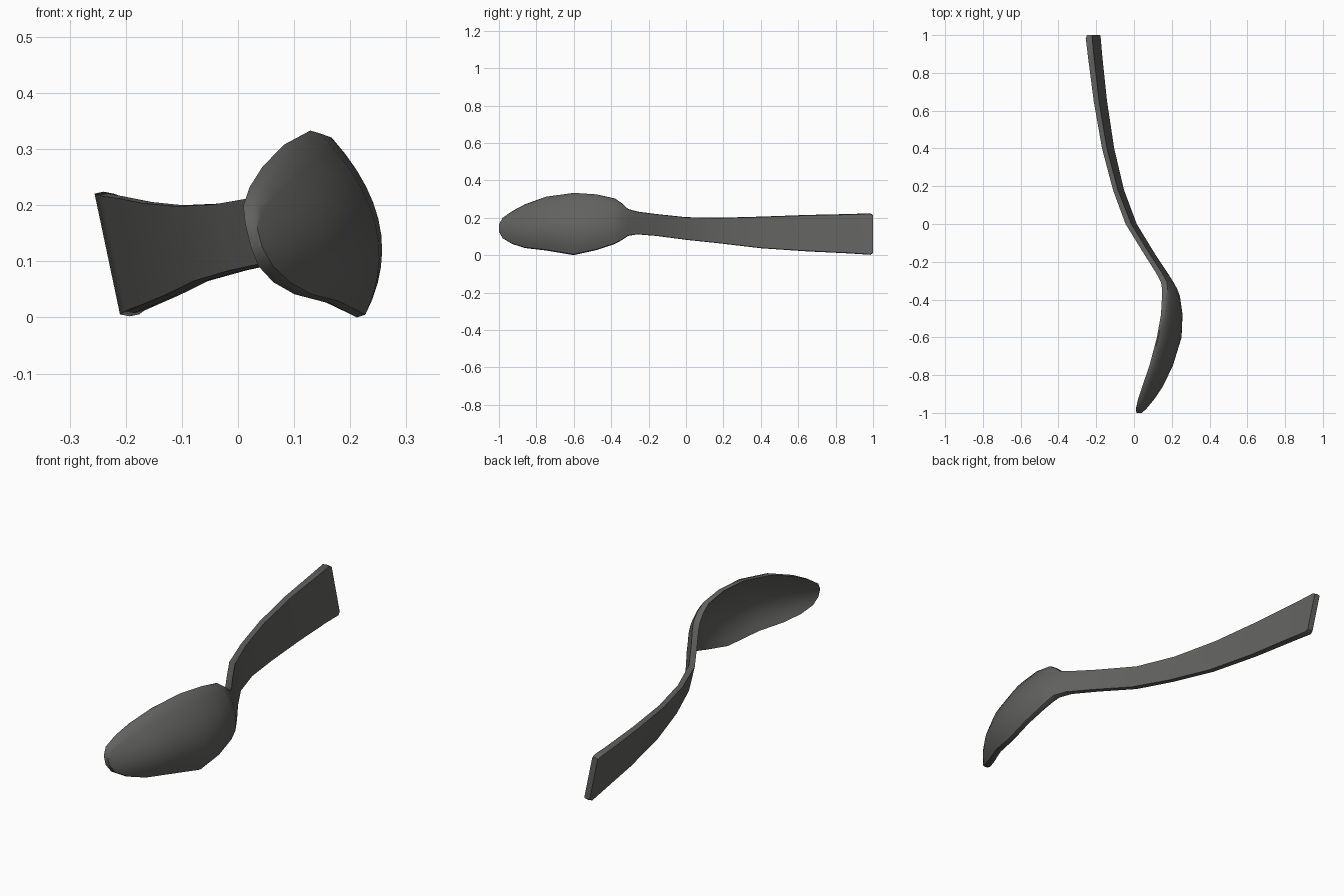
import bpy, bmesh

# Stations along the spoon: y, z low, z high, x of left face at mid height, bowl depth, thickness
stations = [
    (-1.00, 0.125, 0.165, 0.018, 0.000, 0.020),
    (-0.98, 0.090, 0.200, 0.022, 0.012, 0.026),
    (-0.93, 0.060, 0.235, 0.040, 0.032, 0.030),
    (-0.86, 0.038, 0.272, 0.069, 0.050, 0.030),
    (-0.75, 0.025, 0.312, 0.113, 0.060, 0.028),
    (-0.60, 0.000, 0.333, 0.158, 0.062, 0.025),
    (-0.48, 0.027, 0.325, 0.176, 0.050, 0.024),
    (-0.38, 0.060, 0.303, 0.176, 0.034, 0.026),
    (-0.34, 0.082, 0.275, 0.170, 0.020, 0.030),
    (-0.31, 0.103, 0.247, 0.160, 0.008, 0.032),
    (-0.26, 0.111, 0.233, 0.132, 0.001, 0.032),
    (-0.16, 0.103, 0.220, 0.068, 0.000, 0.030),
    (0.00, 0.082, 0.203, -0.030, 0.000, 0.030),
    (0.18, 0.063, 0.200, -0.095, 0.000, 0.026),
    (0.40, 0.037, 0.206, -0.150, 0.000, 0.026),
    (0.65, 0.020, 0.215, -0.192, 0.000, 0.028),
    (0.88, 0.009, 0.220, -0.221, 0.000, 0.032),
    (0.985, 0.002, 0.224, -0.233, 0.000, 0.034),
    (1.00, 0.012, 0.215, -0.228, 0.000, 0.028),
]
N = 10  # divisions across the width


def section(y, lo, hi, x, depth, thick):
    """Closed cross-section: hollow face, then the rounded back face."""
    tilt = 0.25 if y < 0 else 0.25 - 0.04 * y
    mid, half = (lo + hi) / 2, (hi - lo) / 2

    def point(u, off):
        z = mid + half * u
        return (x - tilt * (z - mid) + depth * (1 - u * u) + off, y, z)
    us = [-1 + 2 * i / N for i in range(N + 1)]
    front = [point(u * 0.97, 0) for u in us]
    back = [point(u * 0.97, thick) for u in reversed(us)]
    return front + [point(1, thick * 0.5)] + back + [point(-1, thick * 0.5)]


# Spoon body, lofted from bowl tip to handle end
bm = bmesh.new()
rings = [[bm.verts.new(p) for p in section(*s)] for s in stations]
for a, b in zip(rings, rings[1:]):
    for i in range(len(a)):
        j = (i + 1) % len(a)
        bm.faces.new((a[i], a[j], b[j], b[i]))
bm.faces.new(rings[0])
bm.faces.new(rings[-1])
bmesh.ops.recalc_face_normals(bm, faces=bm.faces)
mesh = bpy.data.meshes.new("spoon")
bm.to_mesh(mesh)
bm.free()
spoon = bpy.data.objects.new("spoon", mesh)
bpy.context.collection.objects.link(spoon)

# Dark metal
mat = bpy.data.materials.new("dark_metal")
mat.diffuse_color = (0.12, 0.12, 0.115, 1)
mesh.materials.append(mat)

bpy.context.view_layer.objects.active = spoon
spoon.select_set(True)
bpy.ops.object.shade_smooth_by_angle(angle=0.7)
